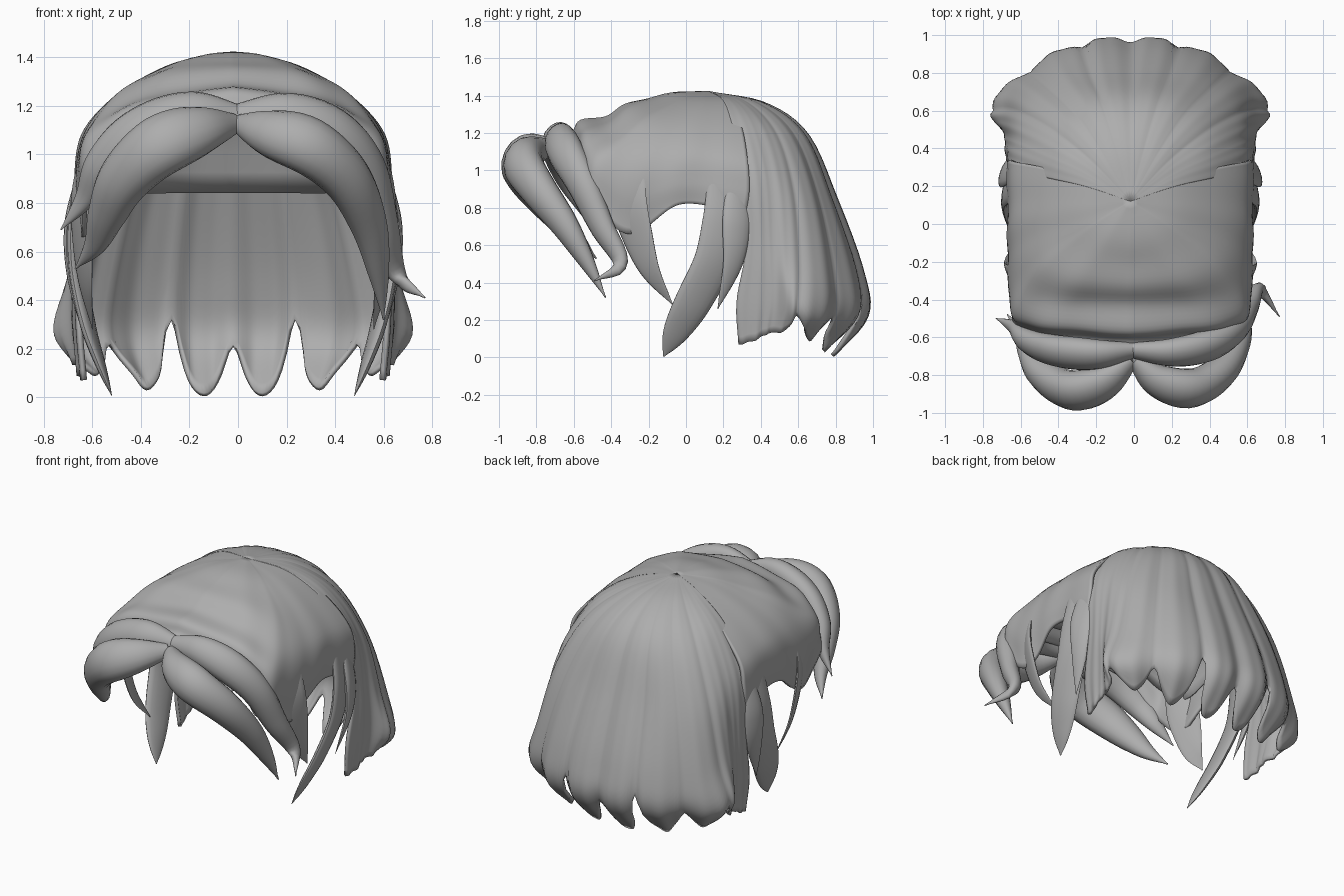
import bpy, bmesh, math
from mathutils import Vector

if "Cube" in bpy.data.objects:
    bpy.data.objects.remove(bpy.data.objects["Cube"])

hair = bpy.data.materials.new("hair grey")
hair.diffuse_color = (0.42, 0.42, 0.42, 1)
hair.use_nodes = True
hair.node_tree.nodes["Principled BSDF"].inputs["Base Color"].default_value = hair.diffuse_color

CENTRE = Vector((0, 0.05, 0.75))
POLE = Vector((0, 0.12, 1.425))
SHIFT = -0.02  # the head sits slightly off the parting


def spline(pts, s):
    """Smooth curve through pts, with s running from 0 to 1."""
    n = len(pts) - 1
    f = min(max(s, 0), 1) * n
    i = min(int(f), n - 1)
    t = f - i
    p1, p2 = pts[i], pts[i + 1]
    p0 = pts[i - 1] if i > 0 else p1 * 2 - p2
    p3 = pts[i + 2] if i + 2 <= n else p2 * 2 - p1
    return 0.5 * (p1 * 2 + (p2 - p0) * t + (p0 * 2 - p1 * 5 + p2 * 4 - p3) * t * t
                  + (p1 * 3 - p0 - p2 * 3 + p3) * t ** 3)


def finish(name, bm, thick=0):
    bmesh.ops.remove_doubles(bm, verts=bm.verts, dist=0.0005)
    bmesh.ops.recalc_face_normals(bm, faces=bm.faces)
    # open sheets must face away from the head
    if thick and sum(f.normal.dot(f.calc_center_median() - CENTRE) * f.calc_area()
                     for f in bm.faces) < 0:
        bmesh.ops.reverse_faces(bm, faces=bm.faces)
    me = bpy.data.meshes.new(name)
    bm.to_mesh(me)
    bm.free()
    me.materials.append(hair)
    ob = bpy.data.objects.new(name, me)
    bpy.context.collection.objects.link(ob)
    if thick:
        mod = ob.modifiers.new("thickness", 'SOLIDIFY')
        mod.thickness, mod.offset = thick, -1
    bpy.ops.object.select_all(action='DESELECT')
    ob.select_set(True)
    bpy.context.view_layer.objects.active = ob
    bpy.ops.object.shade_smooth_by_angle(angle=math.radians(50))
    return ob


def sheet(name, ribs, end, ridge, cols=16, rows=32, thick=0.02, inset=0.0):
    """Loft of guide ribs fanning from the crown, mirrored to both sides."""
    ribs = [[POLE] + [Vector(p) for p in r] for r in ribs]
    n = len(ribs) - 1
    bm = bmesh.new()
    for side in (1, -1):
        grid = []
        for c in range(n * cols + 1):
            u = c / cols
            guide = [spline([r[k] for r in ribs], u / n) for k in range(len(ribs[0]))]
            col = []
            for j in range(rows + 1):
                t = j / rows * end(u)
                p = spline(guide, t)
                p = p + (p - CENTRE).normalized() * (ridge(u, t) - inset)
                col.append(bm.verts.new((p.x * side + SHIFT, p.y, p.z)))
            grid.append(col)
        for a, b in zip(grid, grid[1:]):
            for j in range(rows):
                bm.faces.new((a[j], b[j], b[j + 1], a[j + 1]))
    return finish(name, bm, thick)


# Crown: from the parting at the front round to above the ear
crown = [
    [(0, -.13, 1.41), (0, -.3, 1.355), (0, -.45, 1.295), (0, -.58, 1.25), (0, -.64, 1.18)],
    [(.13, -.1, 1.405), (.25, -.28, 1.34), (.34, -.43, 1.25), (.4, -.55, 1.18), (.42, -.6, 1.08)],
    [(.22, -.04, 1.385), (.42, -.21, 1.285), (.55, -.37, 1.16), (.61, -.49, 1.03), (.61, -.53, .86)],
    [(.25, 0, 1.375), (.465, -.1, 1.255), (.61, -.2, 1.1), (.645, -.28, .88), (.62, -.3, .66)],
    [(.25, .1, 1.375), (.465, .08, 1.255), (.615, .05, 1.1), (.65, .0, .94), (.64, -.02, .82)],
    [(.24, .24, 1.37), (.46, .3, 1.23), (.615, .33, 1.06), (.65, .34, .9), (.65, .32, .76)],
]
sheet("crown", crown, lambda u: 1,
      lambda u, t: 0.013 * math.sin(t * 19) * min(1, t * 2) * max(0, 1 - u / 4)
      + 0.006 * math.sin(u * 7) * t * t)

# Back: flared side panel and tufts that curl in under the hem
back = [
    [(.24, .2, 1.375), (.465, .25, 1.23), (.625, .3, .97), (.65, .32, .6), (.64, .27, .3), (.62, .28, .07)],
    [(.23, .27, 1.37), (.44, .37, 1.23), (.6, .44, .95), (.655, .46, .58), (.665, .47, .33), (.64, .44, .13)],
    [(.2, .33, 1.365), (.4, .49, 1.19), (.56, .58, .88), (.66, .61, .5), (.73, .6, .27), (.64, .58, .15)],
    [(.15, .38, 1.365), (.29, .58, 1.19), (.42, .71, .85), (.51, .79, .45), (.52, .79, .24), (.44, .66, .09)],
    [(.08, .42, 1.36), (.15, .64, 1.19), (.21, .78, .85), (.25, .91, .47), (.255, .92, .24), (.23, .74, .05)],
    [(0, .43, 1.36), (0, .65, 1.19), (0, .8, .85), (0, .93, .47), (0, .95, .24), (0, .76, .03)],
]


def tuft_end(u):
    c = abs(math.cos(math.pi * u)) if u > 1.5 else 0
    deep = 0.03 if u < 2.5 else (0.06 if u < 3.5 or u > 4.5 else 0.15)
    return 1 - 0.08 * c ** 2 - deep * c ** 12


def tuft_ridge(u, t):
    fold = abs(math.sin(math.pi * u)) * (1 if u > 2 else 0.3)
    return 0.055 * fold * t ** 1.6 + 0.005 * math.sin(u * 15) * t * t


sheet("back_hair", back, tuft_end, tuft_ridge)

# Scalp layer under the crown and back hair
sheet("scalp_back", [r[:3] for r in back], lambda u: 1, lambda u, t: 0,
      cols=6, rows=12, thick=0.01, inset=0.035)
sheet("scalp_front", [r[:4] for r in crown], lambda u: 1, lambda u, t: 0,
      cols=6, rows=12, thick=0.01, inset=0.035)


def lock(name, pts, wide, deep, steps=34, seg=16, start=0.5, taper=2.6):
    """Tapered strand with an oval section facing outward."""
    pts = [Vector(p) for p in pts]
    bm = bmesh.new()
    rings = []
    for i in range(steps + 1):
        s = i / steps
        p = spline(pts, s)
        tan = (spline(pts, min(1, s + .02)) - spline(pts, max(0, s - .02))).normalized()
        out = p - CENTRE
        out = (out - tan * out.dot(tan)).normalized()
        across = tan.cross(out)
        grow = min(1, s / 0.35)
        swell = (start + (1 - start) * math.sin(grow * math.pi / 2)) * max(0.03, 1 - s ** taper)
        ring = []
        for k in range(seg):
            a = 2 * math.pi * k / seg
            ring.append(bm.verts.new(p + across * math.cos(a) * wide * swell
                                     + out * math.sin(a) * deep * swell))
        rings.append(ring)
    for a, b in zip(rings, rings[1:]):
        for k in range(seg):
            bm.faces.new((a[k], a[k - 1], b[k - 1], b[k]))
    bm.faces.new(rings[0])
    bm.faces.new(rings[-1])
    return finish(name, bm)


# Bangs: two full locks each side of the parting
lock("right_front_bang", [(0, -.72, 1.13), (.13, -.83, 1.09), (.3, -.87, 1.03), (.45, -.79, .9),
                          (.54, -.65, .71), (.58, -.53, .51), (.6, -.43, .32)], .13, .11, start=.3, taper=2.4)
lock("right_upper_bang", [(-.01, -.67, 1.16), (.2, -.68, 1.17), (.4, -.64, 1.09), (.53, -.56, .94),
                          (.6, -.45, .7), (.66, -.35, .5), (.77, -.49, .41)], .11, .085, start=.45)
lock("left_front_bang", [(-.01, -.72, 1.13), (-.16, -.84, 1.1), (-.33, -.88, 1.03), (-.47, -.8, .9),
                         (-.54, -.69, .76), (-.59, -.58, .63), (-.67, -.48, .53)], .14, .11, start=.3, taper=2.4)
lock("left_upper_bang", [(0, -.67, 1.16), (-.2, -.69, 1.17), (-.42, -.67, 1.09), (-.56, -.62, .96),
                         (-.63, -.55, .82), (-.73, -.5, .69)], .11, .085, start=.45)

# Temple locks, ear locks and short locks behind the ear
for side, word in ((1, "right"), (-1, "left")):
    def flip(pts):
        return [(x * side + SHIFT, y, z) for x, y, z in pts]
    lock(word + "_temple_lock", flip([(.59, -.3, 1.0), (.615, -.3, .82), (.62, -.26, .65),
                                      (.61, -.19, .46), (.58, -.07, .28)]), .11, .02, start=.8)
    lock(word + "_ear_lock", flip([(.62, .2, .92), (.645, .19, .72), (.64, .15, .52), (.6, .04, .3),
                                   (.55, -.05, .14), (.5, -.12, .005)]), .11, .03, start=.8, taper=5)
    lock(word + "_rear_lock", flip([(.62, .27, .92), (.66, .27, .7), (.66, .25, .5),
                                    (.62, .17, .26)]), .085, .03, start=.6)
